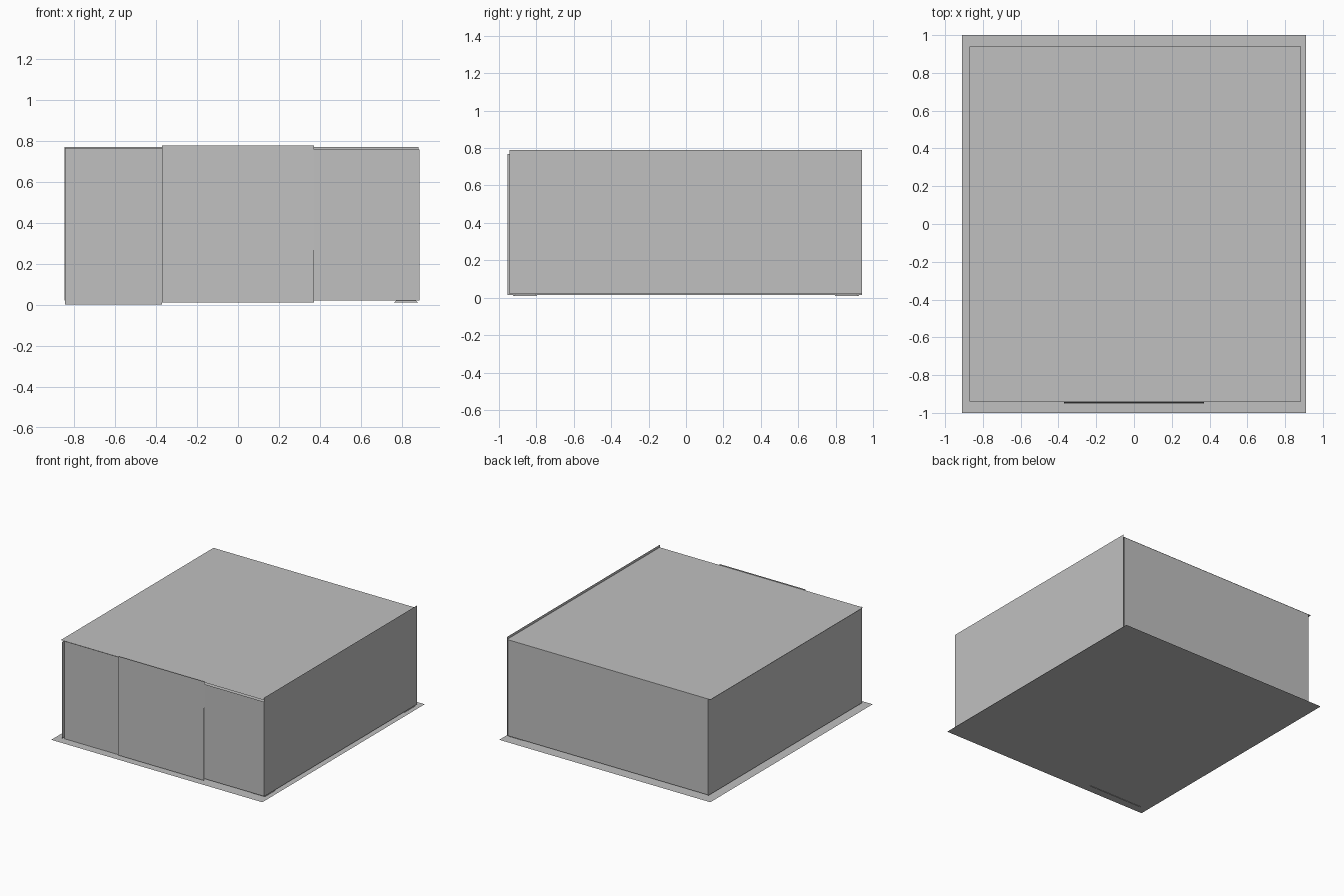
import bpy
import bmesh
from mathutils import Vector

cube = bpy.data.objects.get("Cube")
if cube:
    bpy.data.objects.remove(cube, do_unlink=True)

GREY = (0.53, 0.53, 0.53, 1)
grey = bpy.data.materials.new("plain grey")
grey.use_nodes = True
grey.diffuse_color = GREY
grey.node_tree.nodes["Principled BSDF"].inputs["Base Color"].default_value = GREY


def finish(name, bm):
    mesh = bpy.data.meshes.new(name)
    bm.to_mesh(mesh)
    bm.free()
    mesh.materials.append(grey)
    obj = bpy.data.objects.new(name, mesh)
    bpy.context.collection.objects.link(obj)
    return obj


def sheet(name, start, along, up):
    """Flat four-sided sheet spanned by two edge vectors."""
    start, along, up = Vector(start), Vector(along), Vector(up)
    bm = bmesh.new()
    corners = (start, start + along, start + along + up, start + up)
    bm.faces.new([bm.verts.new(c) for c in corners])
    return finish(name, bm)


# Ground slab and flat roof
sheet("base_sheet", (-0.91, -1, 0.004), (1.82, 0, 0), (0, 2, 0))
sheet("roof_sheet", (-0.87, -0.94, 0.77), (1.755, 0, 0), (0, 1.88, 0))

# Side walls, the +x one rising just above the roof
sheet("left_wall", (0.885, -0.945, 0.02), (0, 1.885, 0), (0, 0, 0.77))
sheet("right_wall", (-0.848, 0.94, 0.015), (0, -1.895, 0), (0, 0, 0.752))

# Back wall
sheet("back_wall", (0.88, 0.938, 0.02), (-1.728, 0, 0), (0, 0, 0.75))

# Front wall in two panels with a slightly leaning door between them
sheet("front_right_panel", (-0.845, -0.932, 0), (0.475, 0, 0), (0, 0, 0.765))
sheet("door_panel", (-0.37, -0.95, 0.01), (0.74, 0, 0), (0, 0.008, 0.767))
sheet("front_left_panel", (0.37, -0.94, 0.02), (0.515, 0, 0), (0, 0, 0.737))

# Low tapered pads beneath the +x corners
for end, y in (("front", -0.86), ("back", 0.86)):
    bm = bmesh.new()
    bmesh.ops.create_cube(bm, size=1)
    for v in bm.verts:
        taper = 1 if v.co.z < 0 else 0.8
        v.co = Vector((0.82 + v.co.x * 0.12 * taper,
                       y + v.co.y * 0.13 * taper,
                       0.015 + v.co.z * 0.01))
    finish(end + "_pad", bm)
